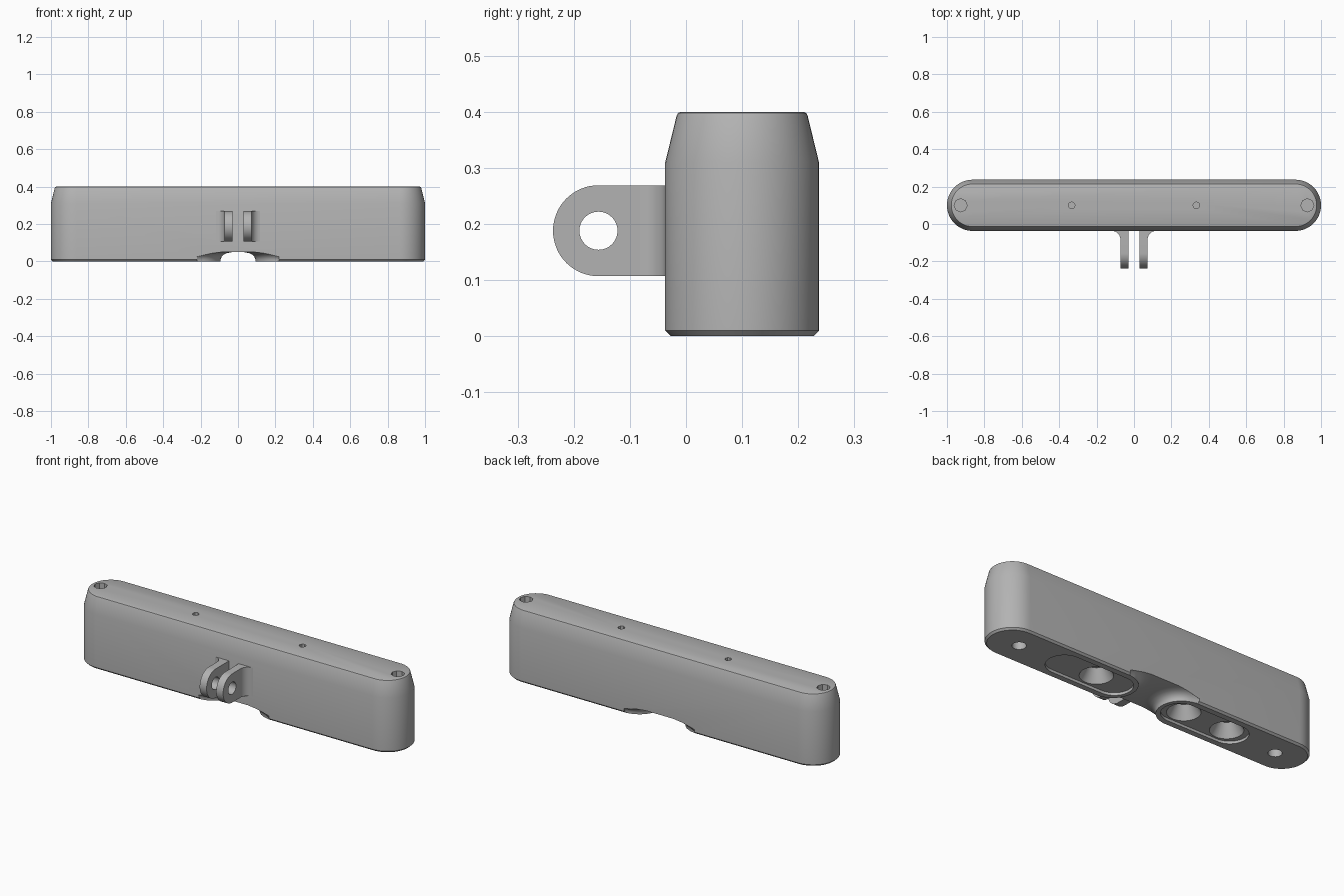
import bpy, bmesh
from math import sin, cos, pi, sqrt, radians

if "Cube" in bpy.data.objects:
    bpy.data.objects.remove(bpy.data.objects["Cube"], do_unlink=True)

grey = bpy.data.materials.new("plain_grey")
grey.use_nodes = True
grey.diffuse_color = (0.45, 0.45, 0.45, 1)
grey.node_tree.nodes["Principled BSDF"].inputs["Base Color"].default_value = (0.45, 0.45, 0.45, 1)

YC = 0.1      # body centre line
RAD = 0.137   # body end radius


def loft(name, rings):
    """Closed solid through rings of equal point count, capped at both ends."""
    bm = bmesh.new()
    loops = [[bm.verts.new(p) for p in ring] for ring in rings]
    n = len(loops[0])
    for a, b in zip(loops, loops[1:]):
        for i in range(n):
            j = (i + 1) % n
            bm.faces.new((a[i], a[j], b[j], b[i]))
    bm.faces.new(loops[0][::-1])
    bm.faces.new(loops[-1])
    bmesh.ops.recalc_face_normals(bm, faces=bm.faces)
    me = bpy.data.meshes.new(name)
    bm.to_mesh(me)
    bm.free()
    me.materials.append(grey)
    ob = bpy.data.objects.new(name, me)
    bpy.context.collection.objects.link(ob)
    return ob


def stadium(cx, half, r, z, n=24):
    """Round-ended outline along x; half = 0 gives a circle."""
    pts = []
    for side in (1, -1):
        for i in range(n + 1):
            if half == 0 and i == n:
                continue
            a = -pi / 2 + pi * i / n
            pts.append((cx + side * (half + r * cos(a)), YC + side * r * sin(a), z))
    return pts


def cut(target, cutter):
    cutter.hide_render = True
    mod = target.modifiers.new("cut", "BOOLEAN")
    mod.operation = "DIFFERENCE"
    mod.solver = "EXACT"
    mod.object = cutter
    bpy.context.view_layer.objects.active = target
    bpy.ops.object.modifier_apply(modifier=mod.name)
    bpy.data.objects.remove(cutter, do_unlink=True)


def smooth(ob):
    bpy.ops.object.select_all(action="DESELECT")
    ob.select_set(True)
    bpy.context.view_layer.objects.active = ob
    bpy.ops.object.shade_smooth_by_angle(angle=radians(25))


# Round-ended housing with chamfered base and tapered top
profile = [(0, 0.01), (0.01, 0), (0.31, 0), (0.392, 0.02), (0.398, 0.023), (0.4, 0.028)]
body = loft("housing", [stadium(0, 1 - RAD, RAD - inset, z) for z, inset in profile])


# Coved channel across the underside, with walls curving round each recess
def channel_ring(z, r, n=40):
    side = []
    for i in range(n + 1):
        y = 0.16 * sin(-pi / 2 + pi * i / n)
        side.append((0.22 - sqrt(max(0, r * r - y * y)), YC + y, z))
    return side + [(-x, y, z) for x, y, z in reversed(side)]


cove = [(-0.05, 0.125), (0.012, 0.127), (0.025, 0.133), (0.036, 0.144), (0.044, 0.16), (0.05, 0.19)]
cut(body, loft("channel_cutter", [channel_ring(z, r) for z, r in cove]))

# Shallow oval recesses under the housing
for side in (-1, 1):
    cut(body, loft("recess_cutter", [stadium(side * 0.37, 0.16, 0.095, z) for z in (-0.05, 0.015)]))

# Conical sockets: a pair on one side, a single one on the other
for x in (-0.235, -0.51, 0.325):
    cut(body, loft("socket_cutter", [stadium(x, 0, r, z) for z, r in
                                     ((0, 0.085), (0.015, 0.085), (0.085, 0.045))]))

# Pockets at the ends and pilot holes on top
for side in (-1, 1):
    cut(body, loft("base_pocket_cutter", [stadium(side * 0.82, 0, 0.036, z, 8) for z in (-0.05, 0.05)]))
    cut(body, loft("top_pocket_cutter", [stadium(side * 0.927, 0, 0.035, z, 4) for z in (0.36, 0.45)]))
    cut(body, loft("pilot_cutter", [stadium(side * 0.333, 0, 0.018, z, 4) for z in (0.36, 0.45)]))
smooth(body)

# Two hinge prongs with a pin hole and a curved root on the outer side
PY, PZ, PR = -0.156, 0.188, 0.081
for side, label in ((-1, "right"), (1, "left")):
    outline = [(-0.03, PZ - PR)]
    outline += [(PY - PR * sin(pi * i / 32), PZ - PR * cos(pi * i / 32)) for i in range(33)]
    outline += [(-0.03, PZ + PR)]
    prong = loft(label + "_prong", [[(side * x, y, z) for y, z in outline] for x in (0.03, 0.073)])
    hole = [(PY + 0.034 * cos(pi * i / 16), PZ + 0.034 * sin(pi * i / 16)) for i in range(32)]
    cut(prong, loft("pin_cutter", [[(side * x, y, z) for y, z in hole] for x in (0.01, 0.1)]))
    smooth(prong)

    f = 0.045
    arc = [(0.073 + f - f * cos(pi / 2 * i / 10), -0.037 - f + f * sin(pi / 2 * i / 10)) for i in range(11)]
    root = arc + [(0.073 + f, -0.03), (0.07, -0.03), (0.07, -0.037 - f)]
    smooth(loft(label + "_prong_root", [[(side * x, y, z) for x, y in root] for z in (PZ - PR, PZ + PR)]))
